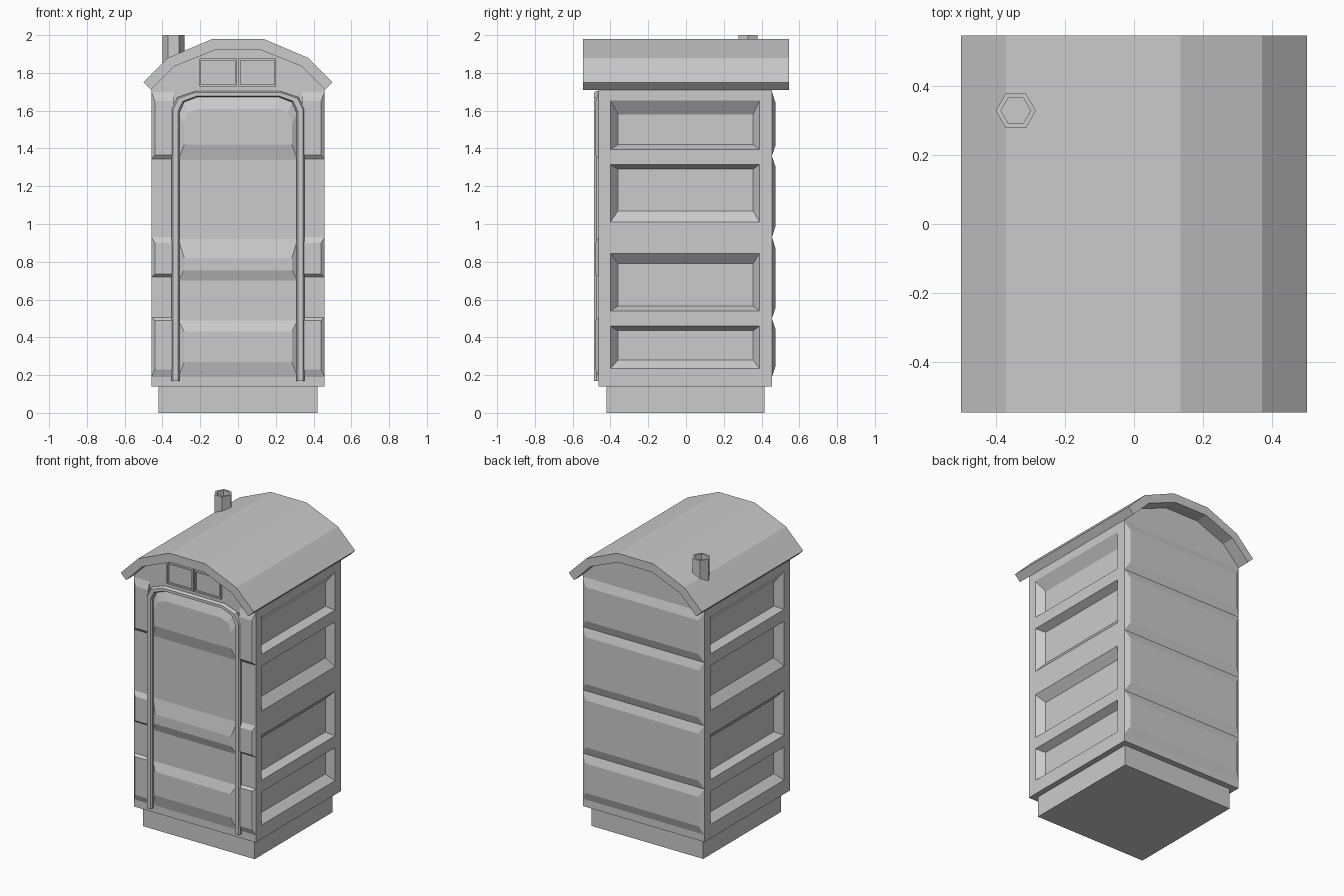
import bpy, bmesh, math

if "Cube" in bpy.data.objects:
    bpy.data.objects.remove(bpy.data.objects["Cube"])


def loft(name, *rings):
    """Closed solid through rings of equal point count, capped at both ends."""
    bm = bmesh.new()
    vs = [[bm.verts.new(p) for p in r] for r in rings]
    n = len(rings[0])
    for a, b in zip(vs, vs[1:]):
        for i in range(n):
            j = (i + 1) % n
            bm.faces.new((a[i], a[j], b[j], b[i]))
    bm.faces.new(vs[0])
    bm.faces.new(vs[-1])
    bmesh.ops.recalc_face_normals(bm, faces=bm.faces)
    me = bpy.data.meshes.new(name)
    bm.to_mesh(me)
    bm.free()
    ob = bpy.data.objects.new(name, me)
    bpy.context.collection.objects.link(ob)
    return ob


def rect(x0, x1, z0, z1):
    return [(x0, z0), (x1, z0), (x1, z1), (x0, z1)]


def at_y(pts, y):
    return [(x, y, z) for x, z in pts]


def at_x(pts, x):
    return [(x, y, z) for y, z in pts]


def mirrored(half):
    return half + [(-x, z) for x, z in reversed(half)]


FRONT, BACK, SIDE = -0.463, 0.455, 0.458

# plinth
loft("plinth", *[[(x, y, z) for x, y in rect(-.42, .42, -.42, .415)] for z in (0, .14)])

# cabin with arched gables
gable = mirrored([(SIDE, .14), (SIDE, 1.712), (.337, 1.838), (.125, 1.925)])
cabin = loft("cabin", at_y(gable, FRONT), at_y(gable, BACK))

# recessed side panels: outer bottom, inner bottom, inner top, outer top
panels = [(.235, .28, .435, .46), (.54, .565, .79, .845),
          (1.01, 1.07, 1.29, 1.315), (1.395, 1.42, 1.58, 1.655)]
depth, over = .05, .2
for s in (1, -1):
    for ob_, ib, it, ot in panels:
        inner = rect(-.36, .355, ib, it)
        outer = rect(-.40, .39, ob_, ot)
        ext = [(o[0] + (o[0] - i[0]) * over, o[1] + (o[1] - i[1]) * over)
               for o, i in zip(outer, inner)]
        cutter = loft("panel_cutter", at_x(inner, s * (SIDE - depth)),
                      at_x(ext, s * (SIDE + depth * over)))
        cutter.hide_render = True
        mod = cabin.modifiers.new("recess", 'BOOLEAN')
        mod.operation, mod.object, mod.solver = 'DIFFERENCE', cutter, 'EXACT'
        bpy.context.view_layer.objects.active = cabin
        bpy.ops.object.modifier_apply(modifier=mod.name)
        bpy.data.objects.remove(cutter)

# raised back panels
levels = [.19, .5, .93, 1.36, 1.70]
for lo, hi in zip(levels, levels[1:]):
    loft("back_panel", at_y(rect(-SIDE, SIDE, lo, hi), BACK),
         at_y(rect(-.425, .425, lo + .055, hi - .055), BACK + .018))

# raised blocks on the front corner posts: bottom, bottom slope, top slope, top
for s in (1, -1):
    for lo, a, b, hi in [(.19, .04, .015, .505), (.72, .015, .03, .93), (1.345, .02, .05, 1.70)]:
        loft("post_panel", at_y(rect(s * .34, s * SIDE, lo, hi), FRONT),
             at_y(rect(s * .34, s * .44, lo + a, hi - b), FRONT - .016))

# raised door panels
for lo, hi, a, b in [(.19, .49, .27, .43), (.70, .92, .755, .82)]:
    loft("door_panel", at_y(rect(-.315, .315, lo, hi), FRONT),
         at_y(rect(-.285, .285, a, b), FRONT - .02))
loft("door_top_panel",
     at_y(mirrored([(.315, 1.34), (.315, 1.59), (.285, 1.645), (.22, 1.67)]), FRONT),
     at_y(mirrored([(.285, 1.42), (.285, 1.53), (.265, 1.59), (.21, 1.61)]), FRONT - .02))

# door frame, bevelled towards the front
outer = [(.352, .17), (.352, 1.61), (.322, 1.67), (.225, 1.703)]
inner = [(.310, .17), (.310, 1.59), (.285, 1.645), (.215, 1.672)]


def between(t):
    return [(o[0] + (i[0] - o[0]) * t, o[1] + (i[1] - o[1]) * t)
            for o, i in zip(outer, inner)]


def frame_ring(t0, t1, y):
    return at_y(mirrored(between(t0)) + list(reversed(mirrored(between(t1)))), y)


loft("door_frame", frame_ring(0, 1, FRONT + .005), frame_ring(0, 1, FRONT - .012),
     frame_ring(.2, .8, FRONT - .024))

# vent frames above the door
for x0 in (-.205, .002):
    o = rect(x0, x0 + .2, 1.728, 1.875)
    i = rect(x0 + .01, x0 + .19, 1.738, 1.865)
    vent = loft("vent_frame", at_y(o, FRONT + .005), at_y(o, FRONT - .014),
                at_y(i, FRONT - .014), at_y(i, FRONT - .002))

# curved roof
top = [(.50, 1.75), (.37, 1.88), (.135, 1.98)]
under = [(.46, 1.71), (.337, 1.835), (.125, 1.92)]
roof = mirrored(top) + list(reversed(mirrored(under)))
loft("roof", at_y(roof, -.545), at_y(roof, .545))


# hexagonal vent pipe, hollow at the top
def hexagon(r, z):
    return [(-.342 + r * math.cos(k * math.pi / 3), .328 + r * math.sin(k * math.pi / 3), z)
            for k in range(6)]


loft("vent_pipe", hexagon(.058, 1.80), hexagon(.058, 2.0), hexagon(.043, 2.0), hexagon(.043, 1.92))
